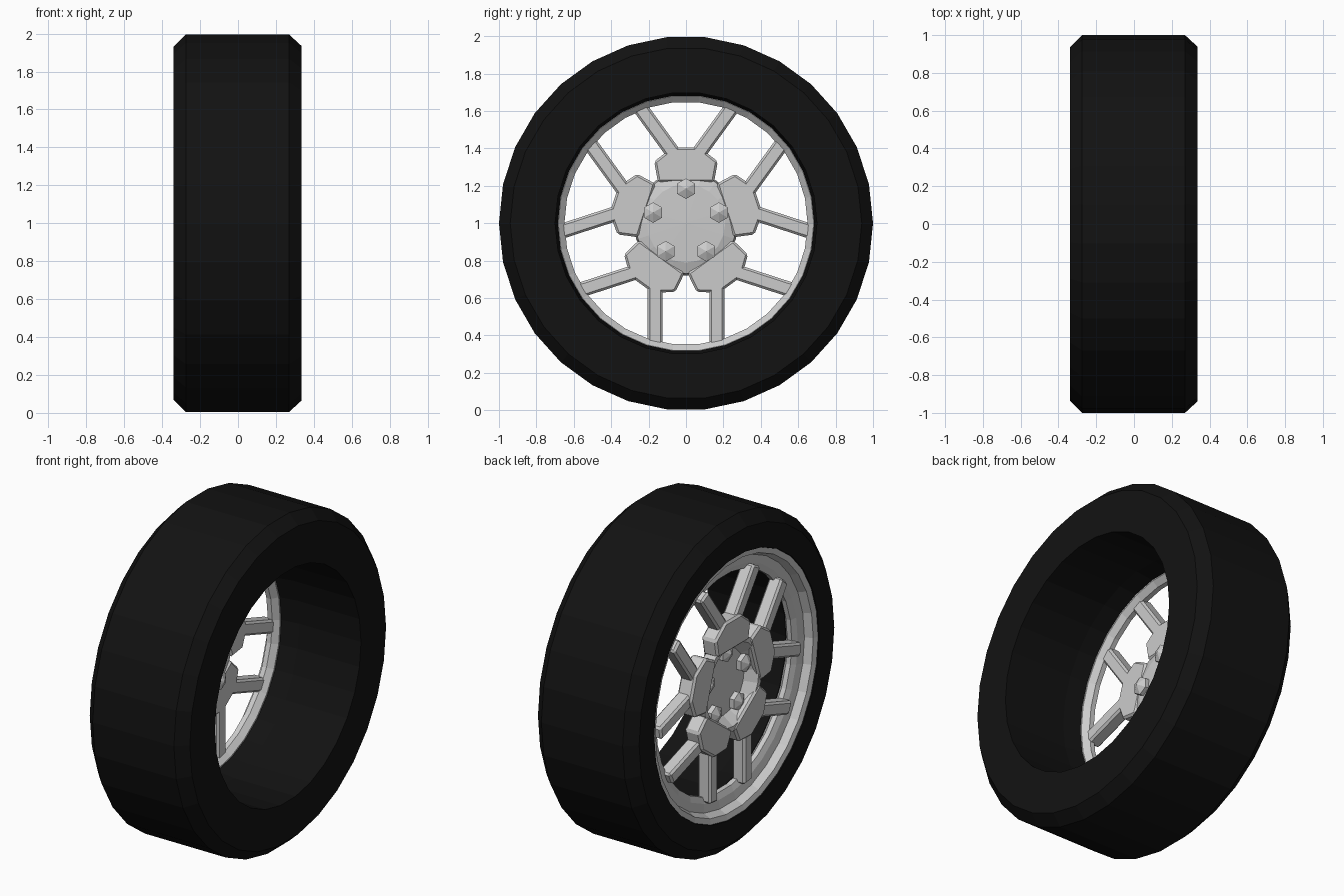
import bpy, bmesh
from math import cos, sin, pi, radians

if "Cube" in bpy.data.objects:
    bpy.data.objects.remove(bpy.data.objects["Cube"])

AXLE_Z = 1.0


def finish(bm, name, mat=None, bevel=0):
    bmesh.ops.recalc_face_normals(bm, faces=bm.faces)
    me = bpy.data.meshes.new(name)
    bm.to_mesh(me)
    bm.free()
    ob = bpy.data.objects.new(name, me)
    bpy.context.collection.objects.link(ob)
    if mat:
        me.materials.append(mat)
    if bevel:
        m = ob.modifiers.new("bevel", "BEVEL")
        m.width, m.segments = bevel, 1
    return ob


def lathe(name, profile, n, closed=True, mat=None):
    """Spin an (x, radius) profile round the axle; radius 0 makes a pole."""
    bm = bmesh.new()
    rings = []
    for x, r in profile:
        if r == 0:
            rings.append([bm.verts.new((x, 0, AXLE_Z))] * n)
        else:
            rings.append([bm.verts.new((x, r * cos(2 * pi * i / n), AXLE_Z + r * sin(2 * pi * i / n)))
                          for i in range(n)])
    pairs = list(zip(rings, rings[1:]))
    if closed:
        pairs.append((rings[-1], rings[0]))
    for a, b in pairs:
        for i in range(n):
            j = (i + 1) % n
            quad = list(dict.fromkeys((a[i], a[j], b[j], b[i])))
            bm.faces.new(quad)
    return finish(bm, name, mat)


def prism(name, outline, angle, x0, x1, bevel):
    """Extrude an outline (along, across) turned to an angle, between x0 and x1."""
    c, s = cos(angle), sin(angle)
    bm = bmesh.new()
    front, back = ([bm.verts.new((x, u * c - v * s, AXLE_Z + u * s + v * c)) for u, v in outline]
                   for x in (x0, x1))
    bm.faces.new(front)
    bm.faces.new(back[::-1])
    for i in range(len(outline)):
        j = (i + 1) % len(outline)
        bm.faces.new((front[i], front[j], back[j], back[i]))
    return finish(bm, name, bevel=bevel)


rubber = bpy.data.materials.new("rubber")
rubber.diffuse_color = (0.006, 0.006, 0.006, 1)
rubber.use_nodes = True
rubber.node_tree.nodes["Principled BSDF"].inputs["Base Color"].default_value = rubber.diffuse_color

# Tyre: chamfered tread, deep open barrel on the +x side
lathe("tyre", [(-.34, .935), (-.275, 1), (.27, 1), (.335, .94), (.335, .70), (-.08, .70),
               (-.19, .685), (-.21, .74), (-.34, .79)], 30, mat=rubber)

# Rim: flared lip stepping down to the ring that carries the spokes
lathe("rim", [(-.335, .79), (-.325, .755), (-.28, .735), (-.27, .685), (-.255, .65),
              (-.225, .65), (-.195, .683), (-.205, .745)], 30)

# Hub: dish recessed from the -x side
lathe("hub", [(-.25, 0), (-.25, .20), (-.315, .25), (-.315, .28), (-.235, .27),
              (-.215, .21), (-.21, 0)], 20, closed=False)

for k in range(5):
    a = radians(90 + 72 * k)
    # Forked spoke: root block and two splayed arms
    prism("spoke_root", [(.22, -.15), (.33, -.17), (.405, -.075), (.405, .075), (.33, .17), (.22, .15)],
          a, -.32, -.22, .012)
    for side in (-1, 1):
        arm = [(.24, .11), (.30, .125), (.66, .125), (.65, .205), (.30, .205), (.24, .20)]
        prism("spoke_arm", [(u, -side * v) for u, v in arm], a + side * radians(36), -.305, -.22, .012)
    # Wheel nut: hexagonal with pointed ends
    bm = bmesh.new()
    cy, cz = .185 * cos(a), AXLE_Z + .185 * sin(a)
    rings = [[bm.verts.new((x, cy + .055 * cos(pi * i / 3 + pi / 6), cz + .055 * sin(pi * i / 3 + pi / 6)))
              for i in range(6)] for x in (-.28, -.19)]
    tips = [bm.verts.new((x, cy, cz)) for x in (-.305, -.165)]
    for i in range(6):
        j = (i + 1) % 6
        bm.faces.new((rings[0][i], rings[0][j], rings[1][j], rings[1][i]))
        for ring, tip in zip(rings, tips):
            bm.faces.new((ring[i], ring[j], tip))
    finish(bm, "wheel_nut")
